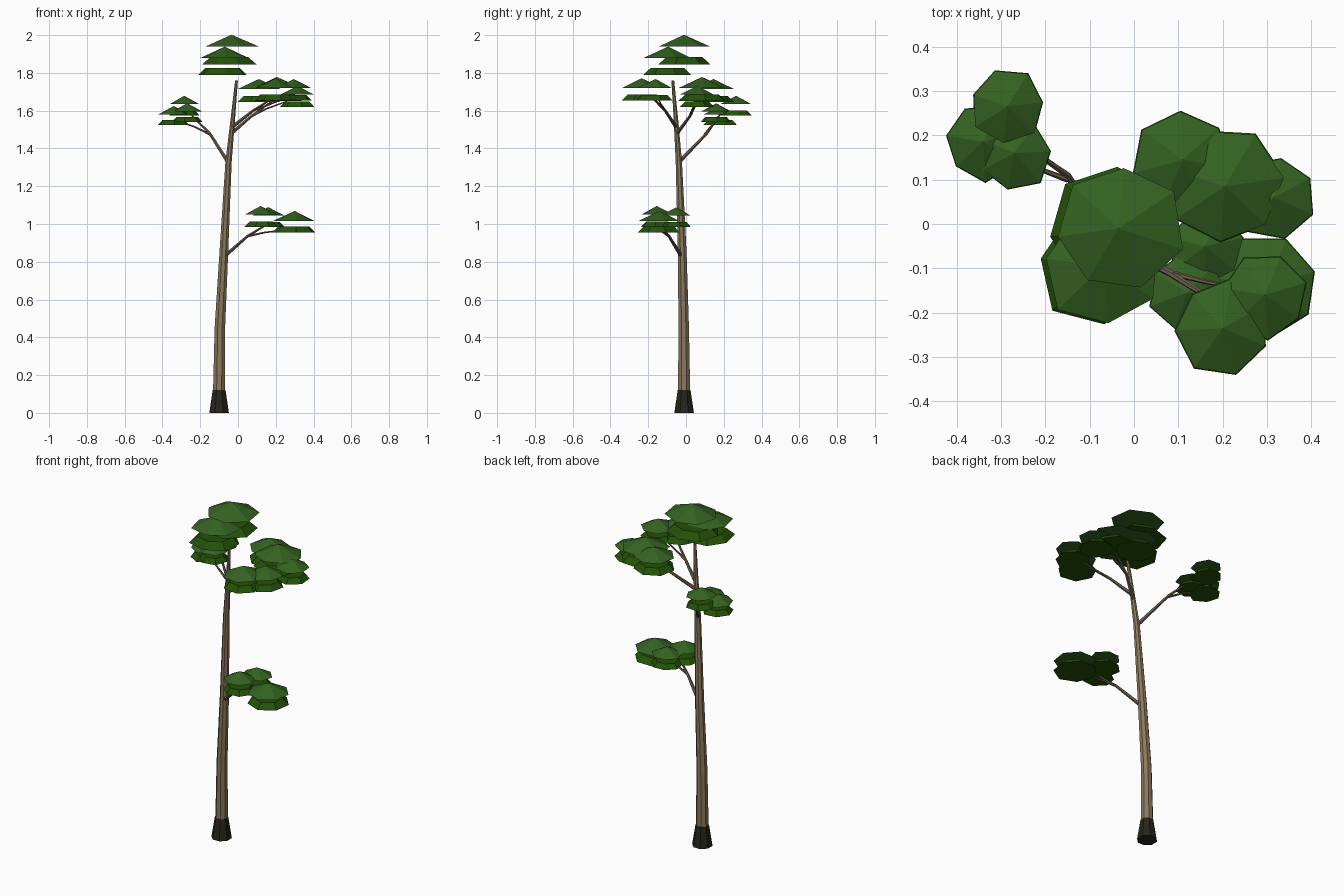
import bpy, bmesh, math, random
from mathutils import Vector

if "Cube" in bpy.data.objects:
    bpy.data.objects.remove(bpy.data.objects["Cube"])

random.seed(4)


def material(name, rgb):
    m = bpy.data.materials.new(name)
    m.diffuse_color = (*[(c / 255) ** 2.2 for c in rgb], 1)
    m.use_nodes = True
    m.node_tree.nodes["Principled BSDF"].inputs["Base Color"].default_value = m.diffuse_color
    return m


TAN = material("tan_bark", (138, 120, 93))
BROWN = material("brown_bark", (112, 94, 80))
DARK = material("dark_root", (42, 41, 32))
LIGHT = material("upper_leaf_green", (55, 98, 38))
DEEP = material("lower_leaf_green", (40, 82, 17))


def make_object(name, bm, mats):
    bmesh.ops.recalc_face_normals(bm, faces=bm.faces)
    me = bpy.data.meshes.new(name)
    bm.to_mesh(me)
    bm.free()
    for m in mats:
        me.materials.append(m)
    ob = bpy.data.objects.new(name, me)
    bpy.context.collection.objects.link(ob)
    return ob


def skin_rings(bm, rings):
    """Join rings of vertices into a closed tube."""
    n = len(rings[0])
    for a, b in zip(rings, rings[1:]):
        for i in range(n):
            j = (i + 1) % n
            bm.faces.new((a[i], a[j], b[j], b[i]))
    bm.faces.new(rings[0][::-1])
    bm.faces.new(rings[-1])


def tube(name, pts, sides, mats, upright=False):
    """Faceted tapering tube through (x, y, z, radius) points."""
    bm = bmesh.new()
    rings = []
    for k, (*p, r) in enumerate(pts):
        a, b = pts[max(k - 1, 0)], pts[min(k + 1, len(pts) - 1)]
        d = Vector((0, 0, 1)) if upright else (Vector(b[:3]) - Vector(a[:3])).normalized()
        u = Vector((0, 1, 0)).cross(d).normalized()
        v = d.cross(u)
        rings.append([bm.verts.new(Vector(p) + r * (math.cos(t) * u + math.sin(t) * v))
                      for t in [math.tau * (i + 0.5) / sides for i in range(sides)]])
    skin_rings(bm, rings)
    return make_object(name, bm, mats)


def leaf_pad(name, x, y, z, r, drop, dx=0.0, dy=0.0):
    """A pointed cap above a flat-topped, darker skirt."""
    sides, turn = 7, random.uniform(0, math.tau)

    def ring(bm, cx, cy, cz, rad, jit):
        return [bm.verts.new((cx + rad * j * math.cos(turn + math.tau * i / sides),
                              cy + rad * j * math.sin(turn + math.tau * i / sides), cz))
                for i, j in enumerate(jit)]

    jit = [random.uniform(0.96, 1.1) for _ in range(sides)]
    cap = bmesh.new()
    base = ring(cap, x, y, z, r, jit)
    tip = cap.verts.new((x, y, z + 0.02 + r * 0.3))
    for i in range(sides):
        cap.faces.new((base[i], base[(i + 1) % sides], tip))
    cap.faces.new(base[::-1])
    make_object(name + "_cap", cap, [LIGHT])

    skirt = bmesh.new()
    x, y, z = x + dx, y + dy, z - drop
    skin_rings(skirt, [ring(skirt, x, y, z, r * 1.02, jit),
                       ring(skirt, x, y, z + 0.01 + r * 0.2, r * 0.72, jit)])
    make_object(name + "_skirt", skirt, [DEEP])


# Root collar and leaning trunk
tube("root_collar", [(-0.1, -0.01, 0, 0.056), (-0.1, -0.01, 0.12, 0.037)], 8, [DARK], True)
tube("trunk", [(-0.1, -0.01, 0.1, 0.035), (-0.096, -0.012, 0.45, 0.030),
               (-0.075, -0.02, 0.85, 0.025), (-0.05, -0.038, 1.33, 0.018),
               (-0.028, -0.053, 1.55, 0.013), (-0.008, -0.07, 1.76, 0.008)], 8, [TAN], True)

# Branches, each with a side twig
BRANCHES = {
    "left_branch": [(-0.055, -0.035, 1.33, 0.011), (-0.15, 0.11, 1.48, 0.008), (-0.25, 0.18, 1.58, 0.005)],
    "left_twig": [(-0.15, 0.1, 1.475, 0.007), (-0.23, 0.13, 1.515, 0.005), (-0.34, 0.18, 1.55, 0.004)],
    "low_branch": [(-0.07, -0.025, 0.83, 0.011), (0.05, -0.09, 0.935, 0.008), (0.14, -0.14, 0.99, 0.005)],
    "low_twig": [(0.05, -0.09, 0.935, 0.007), (0.14, -0.12, 0.955, 0.005), (0.26, -0.14, 0.97, 0.004)],
    "back_branch": [(-0.035, -0.047, 1.48, 0.011), (0.07, 0.02, 1.57, 0.008), (0.18, 0.06, 1.65, 0.005)],
    "back_twig": [(0.07, 0.02, 1.57, 0.007), (0.15, 0.035, 1.61, 0.005), (0.26, 0.05, 1.65, 0.004)],
    "front_branch": [(-0.035, -0.05, 1.51, 0.011), (0.08, -0.11, 1.60, 0.008), (0.19, -0.18, 1.67, 0.005)],
    "front_twig": [(0.08, -0.11, 1.60, 0.007), (0.16, -0.13, 1.63, 0.005), (0.26, -0.15, 1.67, 0.004)],
}
for name, pts in BRANCHES.items():
    tube(name, pts, 6, [BROWN])

# Foliage pads: x, y, cap base z, radius, skirt drop, skirt offset
PADS = {
    "crown_top": (-0.035, -0.01, 1.94, 0.14, 0.095, -0.015, 0.0),
    "crown_low": (-0.07, -0.095, 1.88, 0.13, 0.09, -0.01, 0.0),
    "back_left": (0.11, 0.145, 1.715, 0.108, 0.07),
    "back_middle": (0.205, 0.085, 1.72, 0.128, 0.07),
    "back_right": (0.315, 0.06, 1.685, 0.088, 0.065),
    "front_left": (0.2, -0.235, 1.72, 0.105, 0.065),
    "front_right": (0.295, -0.16, 1.72, 0.092, 0.065),
    "low_left": (0.12, -0.155, 1.05, 0.085, 0.065),
    "low_right": (0.3, -0.14, 1.015, 0.114, 0.06),
    "low_back": (0.16, -0.05, 1.045, 0.08, 0.06),
    "left_back": (-0.285, 0.265, 1.635, 0.079, 0.06),
    "left_front": (-0.27, 0.16, 1.595, 0.081, 0.055),
    "left_outer": (-0.34, 0.185, 1.58, 0.083, 0.055),
}
for name, args in PADS.items():
    leaf_pad(name, *args)
